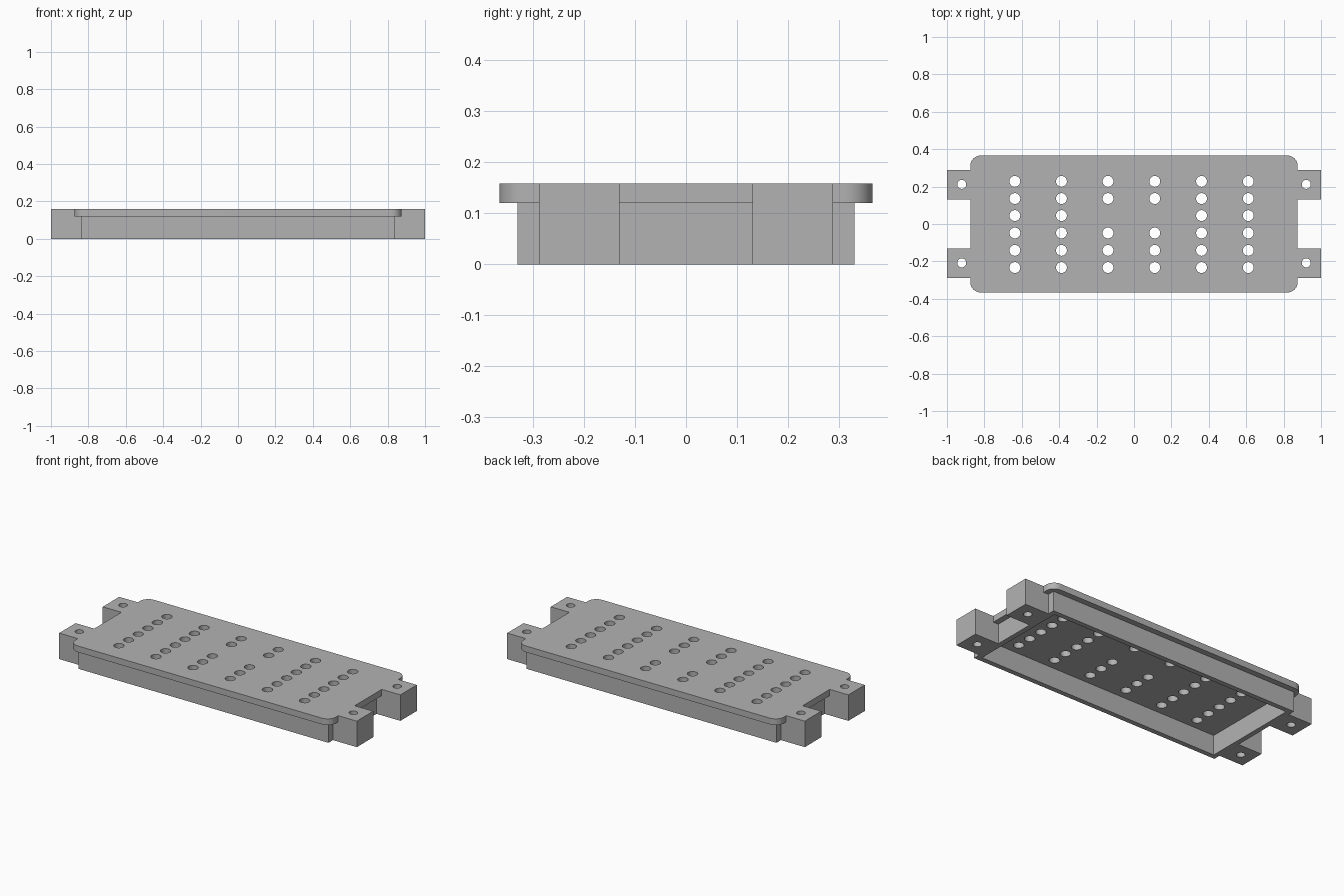
import bpy
import bmesh
from mathutils import Matrix, Vector

default = bpy.data.objects.get("Cube")
if default:
    bpy.data.objects.remove(default, do_unlink=True)

# Overall dimensions
TOP = 0.158
LIP_Z = 0.12
HOLE_XS = [-0.637, -0.388, -0.139, 0.111, 0.361, 0.611]
HOLE_YS = [-0.233, -0.141, -0.048, 0.045, 0.136, 0.228]

grey = bpy.data.materials.new("plain grey")
grey.use_nodes = True
colour = (0.45, 0.45, 0.45, 1)
grey.diffuse_color = colour
grey.node_tree.nodes["Principled BSDF"].inputs["Base Color"].default_value = colour


def add_box(bm, lo, hi):
    lo, hi = Vector(lo), Vector(hi)
    matrix = Matrix.Translation((lo + hi) / 2) @ Matrix.Diagonal((*(hi - lo), 1))
    bmesh.ops.create_cube(bm, size=1, matrix=matrix)


def add_hole(bm, x, y, radius):
    bmesh.ops.create_cone(bm, cap_ends=True, segments=32, radius1=radius,
                          radius2=radius, depth=1, matrix=Matrix.Translation((x, y, 0.1)))


def make_object(name, bm):
    mesh = bpy.data.meshes.new(name)
    bm.to_mesh(mesh)
    bm.free()
    mesh.materials.append(grey)
    obj = bpy.data.objects.new(name, mesh)
    bpy.context.collection.objects.link(obj)
    return obj


def combine(target, other, operation):
    mod = target.modifiers.new(operation.lower(), 'BOOLEAN')
    mod.operation = operation
    mod.solver = 'EXACT'
    mod.object = other
    bpy.context.view_layer.objects.active = target
    bpy.ops.object.modifier_apply(modifier=mod.name)
    bpy.data.objects.remove(other, do_unlink=True)


# Lid plate with rounded corners
bm = bmesh.new()
add_box(bm, (-0.875, -0.366, LIP_Z), (0.875, 0.366, TOP))
uprights = [e for e in bm.edges if abs(e.verts[0].co.z - e.verts[1].co.z) > 0.01]
bmesh.ops.bevel(bm, geom=uprights, offset=0.055, segments=10, profile=0.5,
                affect='EDGES')
cover = make_object("perforated_cover", bm)

# Skirt below the plate
bm = bmesh.new()
add_box(bm, (-0.84, -0.331, 0), (0.84, 0.331, 0.14))
combine(cover, make_object("skirt", bm), 'UNION')

# Mounting lugs at both ends
bm = bmesh.new()
for sx in (-1, 1):
    for sy in (-1, 1):
        xs = sorted((sx * 0.825, sx))
        ys = sorted((sy * 0.13, sy * 0.288))
        add_box(bm, (xs[0], ys[0], 0), (xs[1], ys[1], TOP))
combine(cover, make_object("mounting_lugs", bm), 'UNION')

# Hollow underside
bm = bmesh.new()
add_box(bm, (-0.81, -0.301, -0.1), (0.81, 0.301, LIP_Z))
combine(cover, make_object("cavity_cutter", bm), 'DIFFERENCE')

# Hole grid, with two positions left solid, and the lug screw holes
bm = bmesh.new()
for i, x in enumerate(HOLE_XS):
    for j, y in enumerate(HOLE_YS):
        if not (i in (2, 3) and j == 3):
            add_hole(bm, x, y, 0.029)
for x in (-0.921, 0.921):
    for y in (-0.208, 0.212):
        add_hole(bm, x, y, 0.024)
combine(cover, make_object("hole_cutter", bm), 'DIFFERENCE')

# Smooth the rounded corners and holes, keep the edges crisp
bpy.ops.object.select_all(action='DESELECT')
cover.select_set(True)
bpy.context.view_layer.objects.active = cover
bpy.ops.object.shade_smooth_by_angle()
